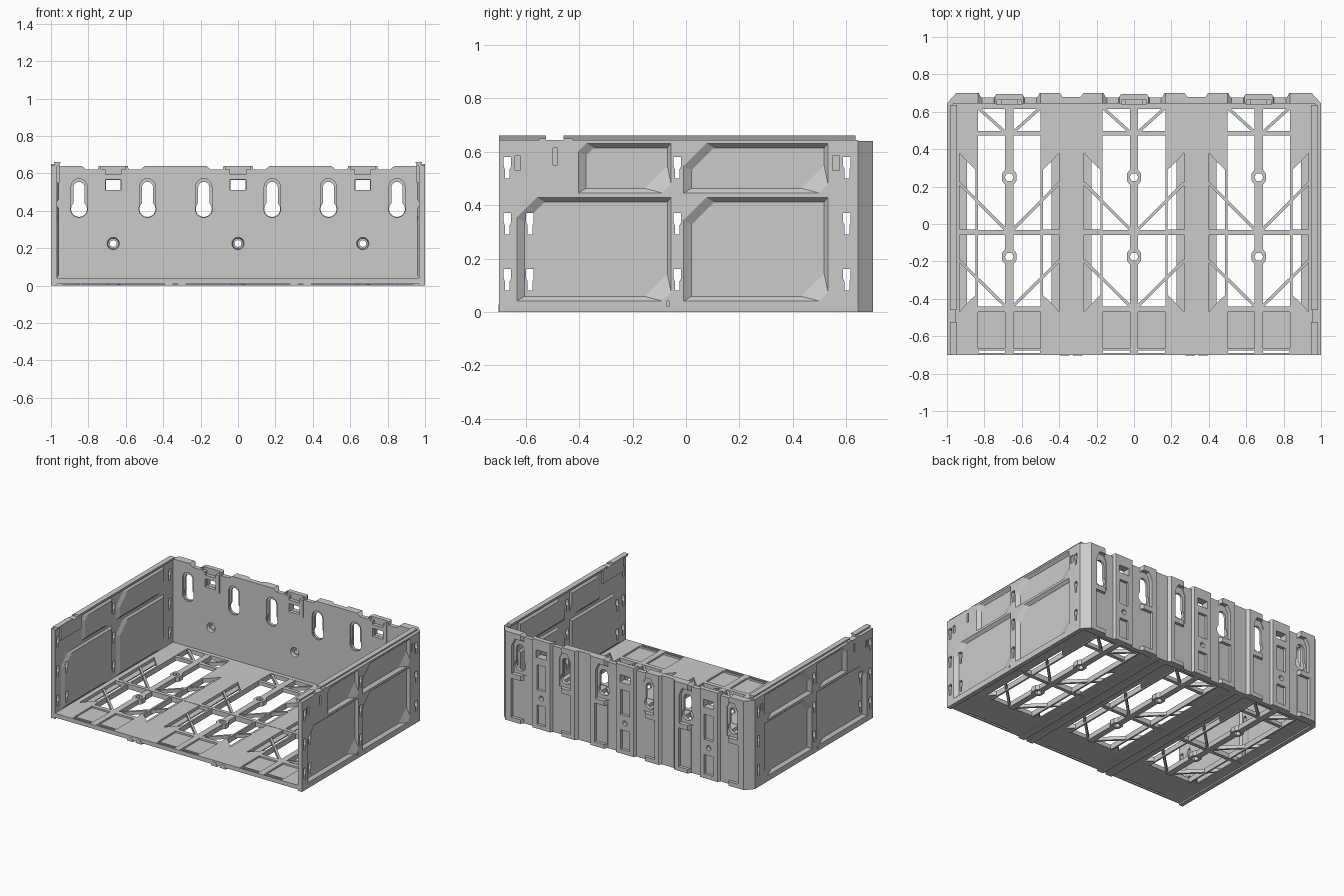
import bpy, bmesh, math
from mathutils import Vector

if "Cube" in bpy.data.objects:
    bpy.data.objects.remove(bpy.data.objects["Cube"])

CELLS = (-0.667, 0.0, 0.667)

# ---------- helpers: a solid is a pair of matching 3D loops ----------
def prism(pts, axis, a, b, pts_b=None):
    def put(p, h):
        return {'x': (h, p[0], p[1]), 'y': (p[0], h, p[1]), 'z': (p[0], p[1], h)}[axis]
    return [put(p, a) for p in pts], [put(p, b) for p in (pts_b or pts)]

def rect(x0, x1, y0, y1):
    return [(x0, y0), (x1, y0), (x1, y1), (x0, y1)]

def box(x0, x1, y0, y1, z0, z1):
    return prism(rect(x0, x1, y0, y1), 'z', z0, z1)

def ngon(cx, cy, r, n):
    return [(cx + r * math.cos(2 * math.pi * i / n), cy + r * math.sin(2 * math.pi * i / n)) for i in range(n)]

def bar(p, q, w, z0, z1):
    p, q = Vector(p), Vector(q)
    d = (q - p).normalized()
    n = Vector((-d.y, d.x)) * w / 2
    return prism([p - n, q - n, q + n, p + n], 'z', z0, z1)

def make(name, solids):
    bm = bmesh.new()
    for la, lb in solids:
        va, vb = [bm.verts.new(p) for p in la], [bm.verts.new(p) for p in lb]
        bm.faces.new(va)
        bm.faces.new(vb[::-1])
        for i in range(len(va)):
            j = (i + 1) % len(va)
            bm.faces.new((va[j], va[i], vb[i], vb[j]))
    bmesh.ops.recalc_face_normals(bm, faces=bm.faces)
    me = bpy.data.meshes.new(name)
    bm.to_mesh(me)
    bm.free()
    ob = bpy.data.objects.new(name, me)
    bpy.context.collection.objects.link(ob)
    return ob

def cut(ob, solids):
    cutter = make("cutter", solids)
    cutter.hide_render = True
    m = ob.modifiers.new("cut", 'BOOLEAN')
    m.operation, m.solver, m.object = 'DIFFERENCE', 'EXACT', cutter
    bpy.context.view_layer.objects.active = ob
    bpy.ops.object.modifier_apply(modifier=m.name)
    bpy.data.objects.remove(cutter)

def mirror_x(ob):
    ob.modifiers.new("mirror", 'MIRROR')

# ---------- side walls (right one, mirrored) ----------
def panel(y0, y1, z0, z1, tl, br):
    return [(y0, z0), (y1 - br, z0), (y1, z0 + br), (y1, z1), (y0 + tl, z1), (y0, z1 - tl)]

PANELS = [(-0.405, -0.055, 0.445, 0.633, 0.03), (-0.01, 0.533, 0.445, 0.633, 0.085),
          (-0.635, -0.055, 0.04, 0.43, 0.075), (-0.01, 0.533, 0.04, 0.43, 0.085)]
wall = make("side_wall", [box(0.968, 1.0, -0.7, 0.645, 0, 0.645)])
recess, raised = [], []
for y0, y1, z0, z1, tl in PANELS:
    inner = panel(y0 + 0.03, y1 - 0.015, z0 + 0.018, z1 - 0.018, tl, 0.085)
    outer = panel(y0, y1, z0, z1, tl, 0.03)
    recess.append(prism(outer, 'x', 1.001, 0.98, inner))
    raised.append(prism(outer, 'x', 0.97, 0.956, inner))
cut(wall, recess)
inside = make("wall_inner_panels", raised)

# T-shaped latch slots through the wall
def slot(y, z):
    return prism([(y - 0.009, z - 0.04), (y + 0.009, z - 0.04), (y + 0.009, z - 0.005), (y + 0.014, z + 0.005),
                  (y + 0.014, z + 0.04), (y - 0.014, z + 0.04), (y - 0.014, z + 0.005), (y - 0.009, z - 0.005)],
                 'x', 0.94, 1.05)
slots = [slot(y, z) for y in (-0.67, -0.033, 0.603) for z in (0.54, 0.33, 0.12)]
panel_slots = [slot(-0.585, z) for z in (0.33, 0.12)]
small = [box(0.94, 1.05, -0.498, -0.482, 0.55, 0.615), box(0.99, 1.05, -0.64, -0.62, 0.53, 0.585),
         box(0.99, 1.05, 0.55, 0.575, 0.53, 0.585), box(0.985, 1.05, -0.072, -0.064, 0.02, 0.04)]
cut(wall, slots + panel_slots + small)
cut(inside, panel_slots)
mirror_x(wall)
mirror_x(inside)

# dovetail lip on top of each wall
dove = [(0.957, 0.64), (0.975, 0.64), (0.985, 0.662), (0.947, 0.662)]
mirror_x(make("wall_top_lip", [prism(dove, 'y', -0.7, -0.525), prism(dove, 'y', -0.46, 0.635)]))
mirror_x(make("wall_clip", [box(0.962, 1.0, -0.55, -0.525, 0.61, 0.65), box(0.962, 1.0, -0.46, -0.425, 0.61, 0.65),
                            box(0.955, 0.97, -0.65, -0.42, 0.55, 0.645)]))

# ---------- back wall: stepped plan profile ----------
plan = [(-1, 0.645), (-0.95, 0.70)]
for cx in CELLS:
    half = [(0.27, 0.70), (0.163, 0.70), (0.15, 0.676), (0.08, 0.676), (0.07, 0.695)]
    if cx > -0.5:
        plan.append((cx - 0.285, 0.68))
    plan += [(cx - d, y) for d, y in half] + [(cx + d, y) for d, y in half[::-1]]
    if cx < 0.5:
        plan.append((cx + 0.285, 0.68))
plan += [(0.95, 0.70), (1, 0.645)]
back = make("back_wall", [prism(plan, 'z', 0, 0.64)])

def keyhole(x, w, r, ztop, y0, y1, n=12):
    zc = 0.41
    a0 = math.pi - math.asin(w / r) - math.pi / 2
    low = [(x + r * math.sin(a), zc + r * math.cos(a))
           for a in [math.pi - a0 + 2 * a0 * i / n for i in range(n + 1)]]
    a = math.asin(min(1, w / r))
    low = [(x + r * math.sin(a + t), zc + r * math.cos(a + t))
           for t in [(2 * math.pi - 2 * a) * i / n for i in range(n + 1)]]
    top = [(x + w * math.cos(t), ztop - w + w * math.sin(t)) for t in [math.pi - math.pi * i / 8 for i in range(9)]]
    return prism(low + top, 'y', y0, y1)

KEYS = [cx + s * 0.183 for cx in CELLS for s in (-1, 1)]
cut(back, [keyhole(x, 0.030, 0.043, 0.555, 0.6, 0.75) for x in KEYS])
# wider pockets round the keyholes, inside and out
cut(back, [keyhole(x, 0.043, 0.0455, 0.572, 0.6, 0.655) for x in KEYS])
outer_cuts = [prism([(x - 0.05, 0.345), (x + 0.05, 0.345), (x + 0.05, 0.55), (x + 0.025, 0.60),
                     (x - 0.025, 0.60), (x - 0.05, 0.55)], 'y', 0.672, 0.75) for x in KEYS]
outer_cuts += [box(x - 0.055, x + 0.055, 0.678, 0.75, 0.03, 0.31) for x in KEYS]
inner_cuts, holes = [], []
for cx in CELLS:
    # latch recess, bolt countersink and column pockets
    inner_cuts += [box(cx - 0.066, cx + 0.066, 0.6, 0.662, 0.49, 0.7),
                   prism(ngon(cx, 0.225, 0.04, 16), 'y', 0.62, 0.665, ngon(cx, 0.225, 0.028, 16))]
    holes += [box(cx - 0.04, cx + 0.04, 0.6, 0.75, 0.512, 0.566),
              prism(ngon(cx, 0.225, 0.018, 16), 'y', 0.6, 0.75)]
    outer_cuts += [box(cx - 0.035, cx + 0.035, 0.675, 0.75, 0.28, 0.46),
                   box(cx - 0.035, cx + 0.035, 0.675, 0.75, 0.03, 0.17)]
    # dips in the top edge
    for s in (-1, 1):
        holes.append(prism([(cx + s * 0.075, 0.65), (cx + s * 0.082, 0.62), (cx + s * 0.145, 0.62),
                            (cx + s * 0.18, 0.65)], 'y', 0.6, 0.75))
cut(back, outer_cuts)
cut(back, inner_cuts)
cut(back, holes)

# latch frames standing at the inner face
make("latch_frames", [s for cx in CELLS for s in (
    box(cx - 0.07, cx - 0.042, 0.638, 0.668, 0.49, 0.62), box(cx + 0.042, cx + 0.07, 0.638, 0.668, 0.49, 0.62),
    box(cx - 0.042, cx + 0.042, 0.638, 0.668, 0.568, 0.595), box(cx - 0.042, cx + 0.042, 0.638, 0.668, 0.49, 0.510))])

# ---------- floor ----------
Z0, Z1 = 0.01, 0.04
floor = make("floor", [box(-0.97, 0.97, -0.7, 0.65, Z0, Z1)])
openings, shallow, braces, spines, bolts = [], [], [], [], []
for cx in CELLS:
    openings.append(box(cx - 0.168, cx + 0.168, -0.44, 0.615, -0.1, 0.1))
    for s in (-1, 1):
        X = lambda d: cx + s * d
        openings.append(prism(rect(X(0.022), X(0.165), -0.69, -0.676), 'z', -0.1, 0.1))
        shallow.append(prism(rect(X(0.022), X(0.168), -0.665, -0.47), 'z', 0.028, 0.1))
        # slanted side windows, mirrored about the seam
        for t in (-1, 1):
            Y = lambda d: -0.045 + t * d
            openings.append(prism([(X(0.18), Y(0.015)), (X(0.227), Y(0.015)), (X(0.227), Y(0.38)),
                                   (X(0.18), Y(0.335))], 'z', -0.1, 0.1))
            shallow.append(prism([(X(0.226), Y(0.015)), (X(0.267), Y(0.015)), (X(0.267), Y(0.425)),
                                  (X(0.226), Y(0.379))], 'z', 0.018, 0.1))
        for p, q in (((0.268, 0.22), (0.015, -0.035)), ((0.268, -0.195), (0.015, -0.445)),
                     ((0.165, 0.62), (0.015, 0.485))):
            braces.append(bar((X(p[0]), p[1]), (X(q[0]), q[1]), 0.016, 0.012, 0.036))
    braces.append(box(cx - 0.17, cx + 0.17, 0.473, 0.498, 0.012, 0.038))
    # spine outline swelling into bolt bosses
    side = [(0.022, -0.45), (0.022, -0.215), (0.038, -0.195), (0.038, -0.155), (0.022, -0.135),
            (0.022, 0.21), (0.038, 0.23), (0.038, 0.27), (0.022, 0.29), (0.022, 0.65)]
    spines.append(prism([(cx + d, y) for d, y in side] + [(cx - d, y) for d, y in side[::-1]], 'z', 0.004, 0.039))
    bolts += [prism(ngon(cx, y, 0.024, 6), 'z', -0.1, 0.1) for y in (-0.175, 0.25)]
cut(floor, openings)
cut(floor, shallow)
spine = make("floor_spines", spines)
cut(spine, bolts)
make("floor_braces", braces)
make("floor_seam_bar", [box(-0.94, 0.94, -0.058, -0.032, 0.006, 0.042)])

# dovetail rails and ribs under the floor
rails = []
for x in (-0.37, -0.30, 0.30, 0.37):
    rails.append(prism([(x - 0.025, 0), (x + 0.025, 0), (x + 0.014, 0.028), (x - 0.014, 0.028)], 'y', -0.702, 0.68))
for cx in CELLS:
    rails += [box(cx + s * 0.174 - 0.006, cx + s * 0.174 + 0.006, -0.44, 0.64, 0.002, 0.02) for s in (-1, 1)]
make("under_rails", rails)
